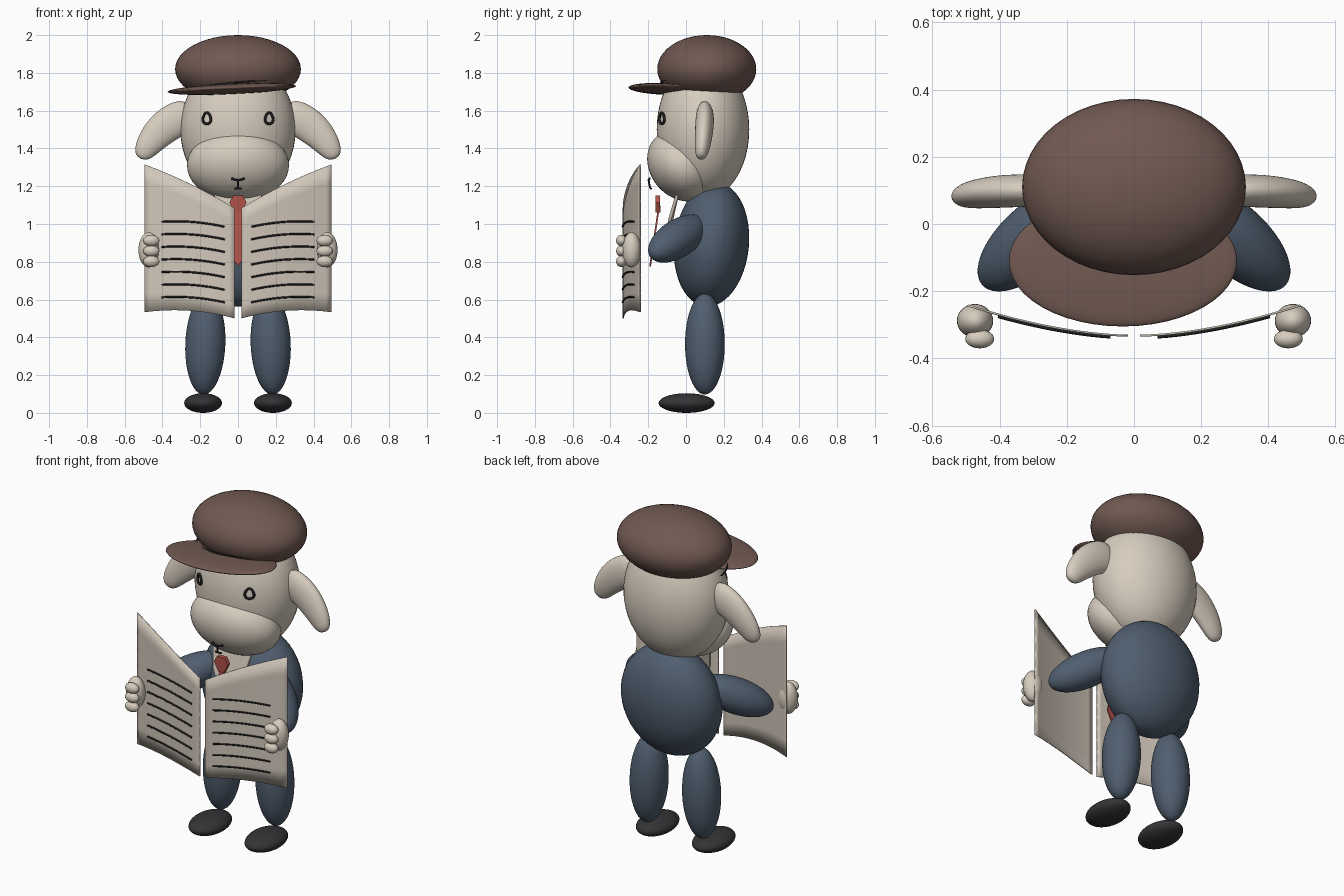
import bpy, bmesh, math
from mathutils import Vector

if "Cube" in bpy.data.objects:
    bpy.data.objects.remove(bpy.data.objects["Cube"])


def material(name, r, g, b):
    m = bpy.data.materials.new(name)
    m.diffuse_color = (r, g, b, 1)
    m.use_nodes = True
    m.node_tree.nodes["Principled BSDF"].inputs["Base Color"].default_value = m.diffuse_color
    return m


WOOL = material("cream wool", 0.68, 0.61, 0.52)
PAPER = material("newsprint", 0.64, 0.57, 0.49)
BROWN = material("brown felt", 0.165, 0.10, 0.083)
BLUE = material("blue suit", 0.08, 0.113, 0.16)
BLACK = material("black leather", 0.034, 0.034, 0.038)
INK = material("dark ink", 0.014, 0.014, 0.015)
RED = material("red tie", 0.44, 0.085, 0.065)


def finish(bm, name, mat, smooth=True):
    bmesh.ops.recalc_face_normals(bm, faces=bm.faces)
    me = bpy.data.meshes.new(name)
    bm.to_mesh(me)
    bm.free()
    me.materials.append(mat)
    for p in me.polygons:
        p.use_smooth = smooth
    ob = bpy.data.objects.new(name, me)
    bpy.context.collection.objects.link(ob)
    return ob


def ellipsoid(name, mat, loc, radii, rot=(0, 0, 0), seg=48):
    bm = bmesh.new()
    bmesh.ops.create_uvsphere(bm, u_segments=seg, v_segments=seg // 2, radius=1)
    bmesh.ops.scale(bm, vec=radii, verts=bm.verts)
    ob = finish(bm, name, mat)
    ob.location, ob.rotation_euler = loc, rot
    return ob


def tube(name, mat, pts, r, closed=False):
    cu = bpy.data.curves.new(name, 'CURVE')
    cu.dimensions, cu.bevel_depth, cu.bevel_resolution = '3D', r, 2
    cu.use_fill_caps = True
    sp = cu.splines.new('POLY')
    sp.points.add(len(pts) - 1)
    for p, q in zip(sp.points, pts):
        p.co = (*q, 1)
    sp.use_cyclic_u = closed
    cu.materials.append(mat)
    ob = bpy.data.objects.new(name, cu)
    bpy.context.collection.objects.link(ob)
    bpy.ops.object.select_all(action='DESELECT')
    ob.select_set(True)
    bpy.context.view_layer.objects.active = ob
    bpy.ops.object.convert(target='MESH')
    return ob


def plate(name, mat, pts, thick):
    bm = bmesh.new()
    bm.faces.new([bm.verts.new(p) for p in pts])
    ob = finish(bm, name, mat, False)
    mod = ob.modifiers.new("thickness", 'SOLIDIFY')
    mod.thickness, mod.offset = thick, 0
    return ob


# Head, muzzle, cap and brim
ellipsoid("head", WOOL, (0, 0.09, 1.5), (0.305, 0.245, 0.37))
ellipsoid("muzzle", WOOL, (0, -0.02, 1.31), (0.27, 0.17, 0.205), (0.71, 0, 0))
ellipsoid("cap", BROWN, (0, 0.11, 1.82), (0.333, 0.262, 0.18))
ellipsoid("cap_brim", BROWN, (-0.033, -0.11, 1.715), (0.34, 0.195, 0.027), (-0.04, -0.045, 0))
arc = [math.pi * i / 32 for i in range(33)]
tube("cap_seam", INK, [(0.303 * math.cos(a), 0.10 - 0.232 * math.sin(a),
                        1.725 + 0.025 * math.sin(a) + 0.03 * math.cos(a)) for a in arc], 0.005)

# Nose and mouth
tube("nose", INK, [(x, -0.198 + abs(x) * 0.15, 1.232 + 8 * x * x)
                   for x in [i * 0.007 - 0.035 for i in range(11)]], 0.006)
tube("lip_line", INK, [(0, -0.198, 1.232), (0, -0.19, 1.19)], 0.005)
tube("mouth", INK, [(x, -0.186, 1.187 + 6 * x * x)
                    for x in [i * 0.005 - 0.02 for i in range(9)]], 0.005)

# Torso, shirt front and tie
ellipsoid("torso", BLUE, (0, 0.135, 0.892), (0.305, 0.198, 0.33), (-0.1, 0, 0))
plate("shirt_front", PAPER, [(-0.13, -0.04, 1.18), (0.13, -0.04, 1.18),
                             (0.10, -0.085, 1.03), (0, -0.12, 0.82), (-0.10, -0.085, 1.03)], 0.015)
plate("tie_blade", RED, [(-0.016, -0.145, 1.08), (0.016, -0.145, 1.08), (0.035, -0.182, 0.83),
                         (0, -0.19, 0.775), (-0.035, -0.182, 0.83)], 0.009)
plate("tie_knot", RED, [(-0.025, -0.15, 1.15), (0.025, -0.15, 1.15), (0.045, -0.15, 1.115),
                        (0.018, -0.148, 1.06), (-0.018, -0.148, 1.06), (-0.045, -0.15, 1.115)], 0.025)


def ear(name, s):
    # centre x, y, z, half width, half thickness along the ear
    path = [(0.24, 0.10, 1.575, 0.09, 0.045), (0.32, 0.10, 1.56, 0.098, 0.05),
            (0.40, 0.097, 1.507, 0.092, 0.05), (0.465, 0.09, 1.435, 0.075, 0.045),
            (0.502, 0.083, 1.375, 0.055, 0.036), (0.515, 0.08, 1.345, 0.025, 0.018)]
    n, bm, rings = 16, bmesh.new(), []
    for i, (x, y, z, w, t) in enumerate(path):
        a, b = path[max(i - 1, 0)], path[min(i + 1, len(path) - 1)]
        d = Vector((b[0] - a[0], 0, b[2] - a[2])).normalized()
        side = Vector((-d.z, 0, d.x))
        ring = []
        for k in range(n):
            q = 2 * math.pi * k / n
            p = Vector((x, y, z)) + side * w * math.cos(q) + Vector((0, t * math.sin(q), 0))
            ring.append(bm.verts.new((s * p.x, p.y, p.z)))
        rings.append(ring)
    for r0, r1 in zip(rings, rings[1:]):
        for k in range(n):
            bm.faces.new((r0[k], r0[(k + 1) % n], r1[(k + 1) % n], r1[k]))
    bm.faces.new(rings[0])
    bm.faces.new(rings[-1])
    ob = finish(bm, name, WOOL)
    ob.modifiers.new("smooth", 'SUBSURF').levels = 2


def page_y(t):
    return -0.332 + 0.09 * t ** 1.7


def page(name, s):
    # Curved sheet, taller toward its outer edge
    bm, nu, nv = bmesh.new(), 16, 8
    grid = []
    for i in range(nu + 1):
        t = i / nu
        lo, hi = 0.50 + 0.13 * t - 0.097 * t * t, 1.085 + 0.285 * t - 0.055 * t * t
        grid.append([bm.verts.new((s * (0.018 + 0.477 * t), page_y(t), lo + (hi - lo) * j / nv))
                     for j in range(nv + 1)])
    for i in range(nu):
        for j in range(nv):
            bm.faces.new((grid[i][j], grid[i + 1][j], grid[i + 1][j + 1], grid[i][j + 1]))
    ob = finish(bm, name, PAPER)
    mod = ob.modifiers.new("thickness", 'SOLIDIFY')
    mod.thickness, mod.offset = 0.006, 0


for side, s in (("left", -1), ("right", 1)):
    ear(side + "_ear", s)

    # Teardrop eye outline
    ring = []
    for i in range(20):
        a = 2 * math.pi * i / 20
        w = 0.021 * (1 - 0.25 * math.sin(a))
        dx = w * math.cos(a)
        ring.append((s * (0.165 + dx), -0.128 + 0.6 * dx, 1.56 + 0.03 * math.sin(a)))
    tube(side + "_eye", INK, ring, 0.007, True)

    # Arm, leg and shoe
    d = Vector((s * 0.67, -0.62, -0.40))
    ellipsoid(side + "_arm", BLUE, (s * 0.30, -0.043, 0.923), (0.1, 0.1, 0.22),
              d.to_track_quat('Z', 'Y').to_euler())
    ellipsoid(side + "_leg", BLUE, (s * 0.173, 0.1, 0.365), (0.106, 0.105, 0.268), (0, -s * 0.04, 0))
    ellipsoid(side + "_shoe", BLACK, (s * 0.185, 0.003, 0.052), (0.1, 0.148, 0.052))

    # Hand with three fingers wrapped over the page
    ellipsoid(side + "_palm", WOOL, (s * 0.473, -0.288, 0.863), (0.054, 0.05, 0.093), seg=32)
    for k in range(3):
        ellipsoid(f"{side}_finger_{k + 1}", WOOL, (s * 0.459, -0.342, 0.912 - 0.055 * k),
                  (0.043, 0.028, 0.03), seg=24)

    # Newspaper page with printed rules
    page(side + "_page", s)
    for k in range(7):
        pts = []
        for i in range(13):
            t = 0.11 + 0.70 * i / 12
            pts.append((s * (0.018 + 0.477 * t), page_y(t) - 0.006,
                        0.972 - 0.0667 * k + 0.13 * t - 0.1 * t * t))
        tube(f"{side}_print_{k + 1}", INK, pts, 0.005)
